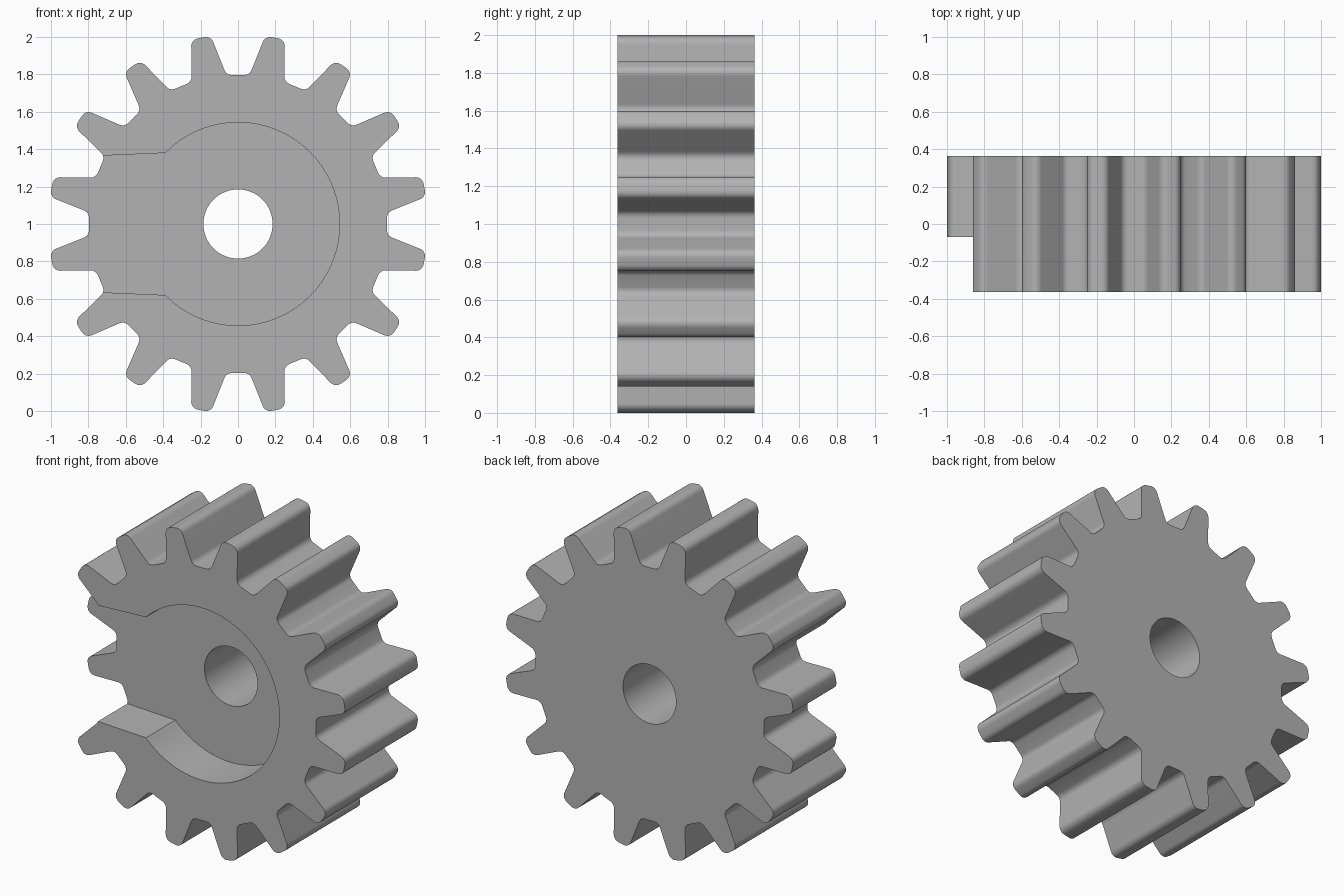
import bpy, bmesh, math
from mathutils import Vector

TEETH = 16
HALF_DEPTH = 0.363
CENTRE_Z = 1.0
RECESS_Y = -0.07

cube = bpy.data.objects.get("Cube")
if cube:
    bpy.data.objects.remove(cube, do_unlink=True)

steel = bpy.data.materials.new("grey_metal")
steel.use_nodes = True
steel.diffuse_color = (0.45, 0.45, 0.45, 1)
steel.node_tree.nodes["Principled BSDF"].inputs["Base Color"].default_value = (0.45, 0.45, 0.45, 1)


def polar(r, a):
    return Vector((r * math.cos(a), r * math.sin(a)))


def rounded(corners, steps=6):
    """Fillet each (point, radius) corner of a closed outline."""
    out = []
    n = len(corners)
    for i, (p, r) in enumerate(corners):
        a = (corners[i - 1][0] - p).normalized()
        b = (corners[(i + 1) % n][0] - p).normalized()
        half = a.angle(b) / 2
        centre = p + (a + b).normalized() * (r / math.sin(half))
        start = p + a * (r / math.tan(half)) - centre
        end = p + b * (r / math.tan(half)) - centre
        for k in range(steps + 1):
            d = start.lerp(end, k / steps)
            # even angular spacing along the fillet
            total = start.angle(end)
            t = k / steps
            d = (start * math.sin((1 - t) * total) + end * math.sin(t * total)) / math.sin(total)
            out.append(centre + d)
    return out


def prism(name, outline, y0, y1):
    """Extrude an x-z outline from y0 to y1."""
    bm = bmesh.new()
    face = bm.faces.new([bm.verts.new((p.x, y0, p.y + CENTRE_Z)) for p in outline])
    ext = bmesh.ops.extrude_face_region(bm, geom=[face])
    verts = [v for v in ext["geom"] if isinstance(v, bmesh.types.BMVert)]
    bmesh.ops.translate(bm, verts=verts, vec=(0, y1 - y0, 0))
    bmesh.ops.recalc_face_normals(bm, faces=bm.faces)
    mesh = bpy.data.meshes.new(name)
    bm.to_mesh(mesh)
    bm.free()
    mesh.materials.append(steel)
    obj = bpy.data.objects.new(name, mesh)
    bpy.context.collection.objects.link(obj)
    return obj


# Toothed wheel: straight-flanked teeth with rounded tips and roots
corners = []
for i in range(TEETH):
    mid = (i + 0.5) * math.tau / TEETH
    corners += [(polar(0.799, mid - 0.1187), 0.042),
                (polar(1.0164, mid - 0.0526), 0.042),
                (polar(1.0164, mid + 0.0526), 0.042),
                (polar(0.799, mid + 0.1187), 0.042)]
gear = prism("gear_wheel", rounded(corners), -HALF_DEPTH, HALF_DEPTH)

# Shaft bore
bore = prism("bore_cutter", [polar(0.185, i * math.tau / 64) for i in range(64)], -1, 1)

# Front recess: round pocket opening through a tapered channel on the right side
pocket_angle = math.pi - math.atan2(0.38, 0.388)
outline = [polar(0.543, -pocket_angle + 2 * pocket_angle * i / 72) for i in range(73)]
outline += [Vector((-1.2, 0.345)), Vector((-1.2, -0.345))]
recess = prism("recess_cutter", outline, -1, RECESS_Y)

# Cut and bake the result
for cutter in (bore, recess):
    mod = gear.modifiers.new(cutter.name, 'BOOLEAN')
    mod.operation = 'DIFFERENCE'
    mod.solver = 'EXACT'
    mod.object = cutter
    cutter.hide_render = True
bpy.ops.object.select_all(action='DESELECT')
bpy.context.view_layer.objects.active = gear
gear.select_set(True)
for mod in list(gear.modifiers):
    bpy.ops.object.modifier_apply(modifier=mod.name)
for cutter in (bore, recess):
    bpy.data.objects.remove(cutter, do_unlink=True)
bpy.ops.object.shade_smooth_by_angle(angle=math.radians(30))
